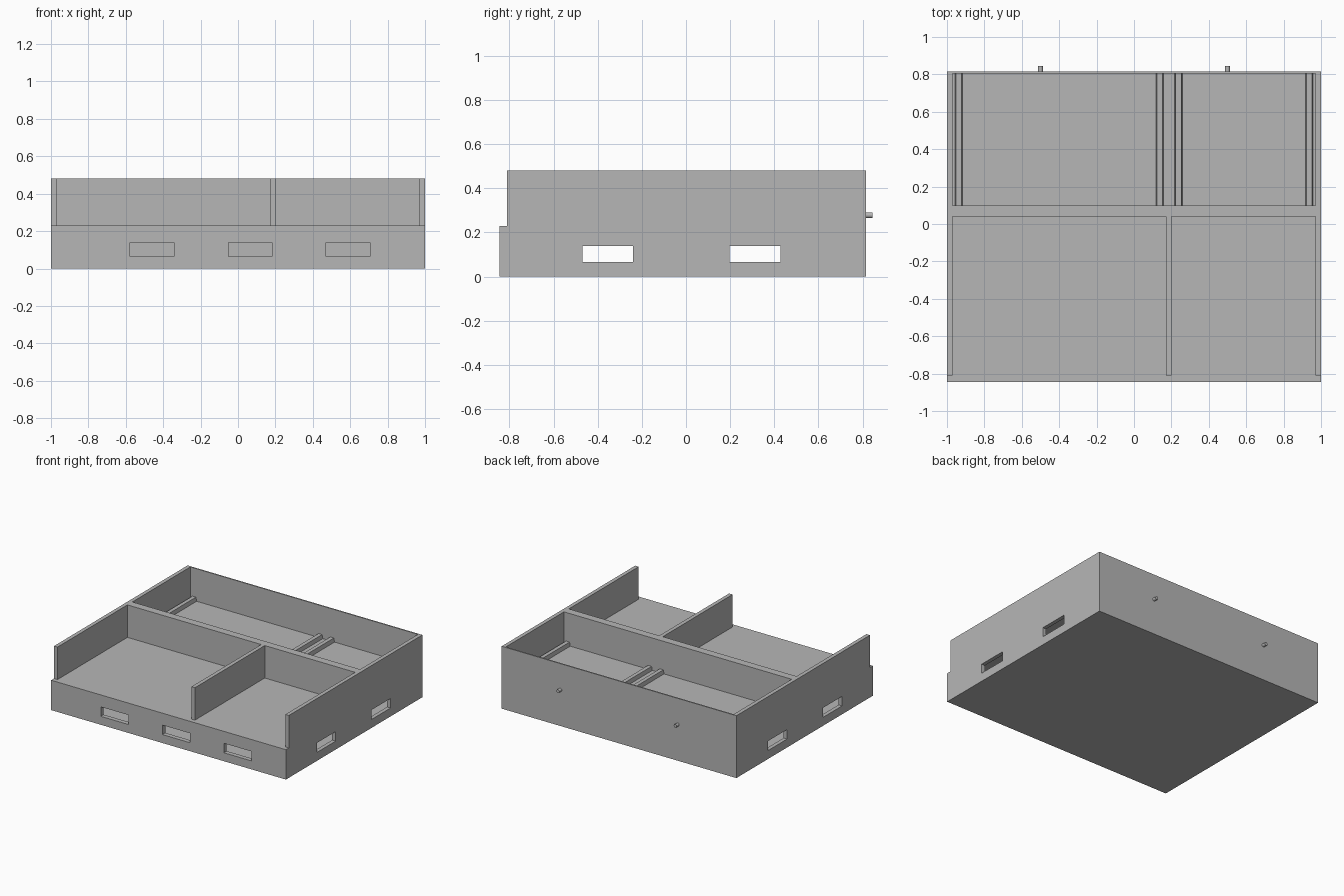
import bpy, bmesh
from mathutils import Matrix

default = bpy.data.objects.get("Cube")
if default:
    bpy.data.objects.remove(default, do_unlink=True)

# One plain grey for the whole tray
GREY = (0.47, 0.47, 0.47, 1)
grey = bpy.data.materials.new("plain grey")
grey.use_nodes = True
grey.diffuse_color = GREY
grey.node_tree.nodes["Principled BSDF"].inputs["Base Color"].default_value = GREY


def make(name, bm):
    bmesh.ops.recalc_face_normals(bm, faces=bm.faces)
    mesh = bpy.data.meshes.new(name)
    bm.to_mesh(mesh)
    bm.free()
    mesh.materials.append(grey)
    obj = bpy.data.objects.new(name, mesh)
    bpy.context.scene.collection.objects.link(obj)
    return obj


def prism(name, points, depth):
    """Extrude a closed outline of 3D points along a vector."""
    bm = bmesh.new()
    face = bm.faces.new([bm.verts.new(p) for p in points])
    ext = bmesh.ops.extrude_face_region(bm, geom=[face], use_keep_orig=True)
    moved = [v for v in ext["geom"] if isinstance(v, bmesh.types.BMVert)]
    bmesh.ops.translate(bm, verts=moved, vec=depth)
    return make(name, bm)


def box(name, x, y, z):
    outline = [(x[0], y[0], z[0]), (x[1], y[0], z[0]),
               (x[1], y[1], z[0]), (x[0], y[1], z[0])]
    return prism(name, outline, (0, 0, z[1] - z[0]))


def cut(obj, cutter):
    """Subtract the cutter, then discard it."""
    cutter.hide_render = True
    mod = obj.modifiers.new("cut", 'BOOLEAN')
    mod.operation = 'DIFFERENCE'
    mod.solver = 'EXACT'
    mod.object = cutter
    bpy.context.view_layer.objects.active = obj
    bpy.ops.object.modifier_apply(modifier=mod.name)
    bpy.data.objects.remove(cutter, do_unlink=True)


FRONT, BACK, STEP = -0.845, 0.815, -0.81
FLOOR, TOP, INNER = 0.23, 0.48, 0.97

# Outer body
body = box("tray_body", (-1, 1), (FRONT, BACK), (0, TOP))

# Open front bays, with the partition and side walls set back from the front
plan = [(-INNER, 0.04), (0.17, 0.04), (0.17, STEP), (0.2, STEP), (0.2, 0.04),
        (INNER, 0.04), (INNER, STEP), (1.1, STEP), (1.1, -1), (-1.1, -1),
        (-1.1, STEP), (-INNER, STEP)]
cut(body, prism("front_bays", [(x, y, FLOOR) for x, y in plan], (0, 0, 1)))

# Closed rear bay and the hollow base
cut(body, box("rear_bay", (-INNER, INNER), (0.1, 0.805), (FLOOR, 1)))
cut(body, box("base_hollow", (-INNER, INNER), (STEP, 0.785), (0.03, 0.2)))

# Hand slots: three in the front, two straight through both sides
SLOT = (0.065, 0.138)
for x in (-0.46, 0.065, 0.588):
    cut(body, box("front_slot", (x - 0.117, x + 0.117), (-1, -0.75), SLOT))
for y in (-0.355, 0.313):
    cut(body, box("side_slot", (-1.2, 1.2), (y - 0.115, y + 0.115), SLOT))

# Low rails across the rear bay floor, slightly tapered
for i, x in enumerate((-0.937, 0.138, 0.238, 0.937)):
    section = [(x - 0.021, 0.1, FLOOR), (x + 0.021, 0.1, FLOOR),
               (x + 0.015, 0.1, 0.26), (x - 0.015, 0.1, 0.26)]
    prism(f"rail_{i + 1}", section, (0, 0.705, 0))

# Round pegs on the back
for side, x in (("right", -0.5), ("left", 0.5)):
    bm = bmesh.new()
    bmesh.ops.create_cone(bm, cap_ends=True, segments=20, radius1=0.013,
                          radius2=0.013, depth=0.035)
    bm.transform(Matrix.Translation((x, 0.8275, 0.278)) @ Matrix.Rotation(1.570796, 4, 'X'))
    peg = make(f"{side}_peg", bm)
    bpy.ops.object.select_all(action='DESELECT')
    peg.select_set(True)
    bpy.context.view_layer.objects.active = peg
    bpy.ops.object.shade_smooth_by_angle()
